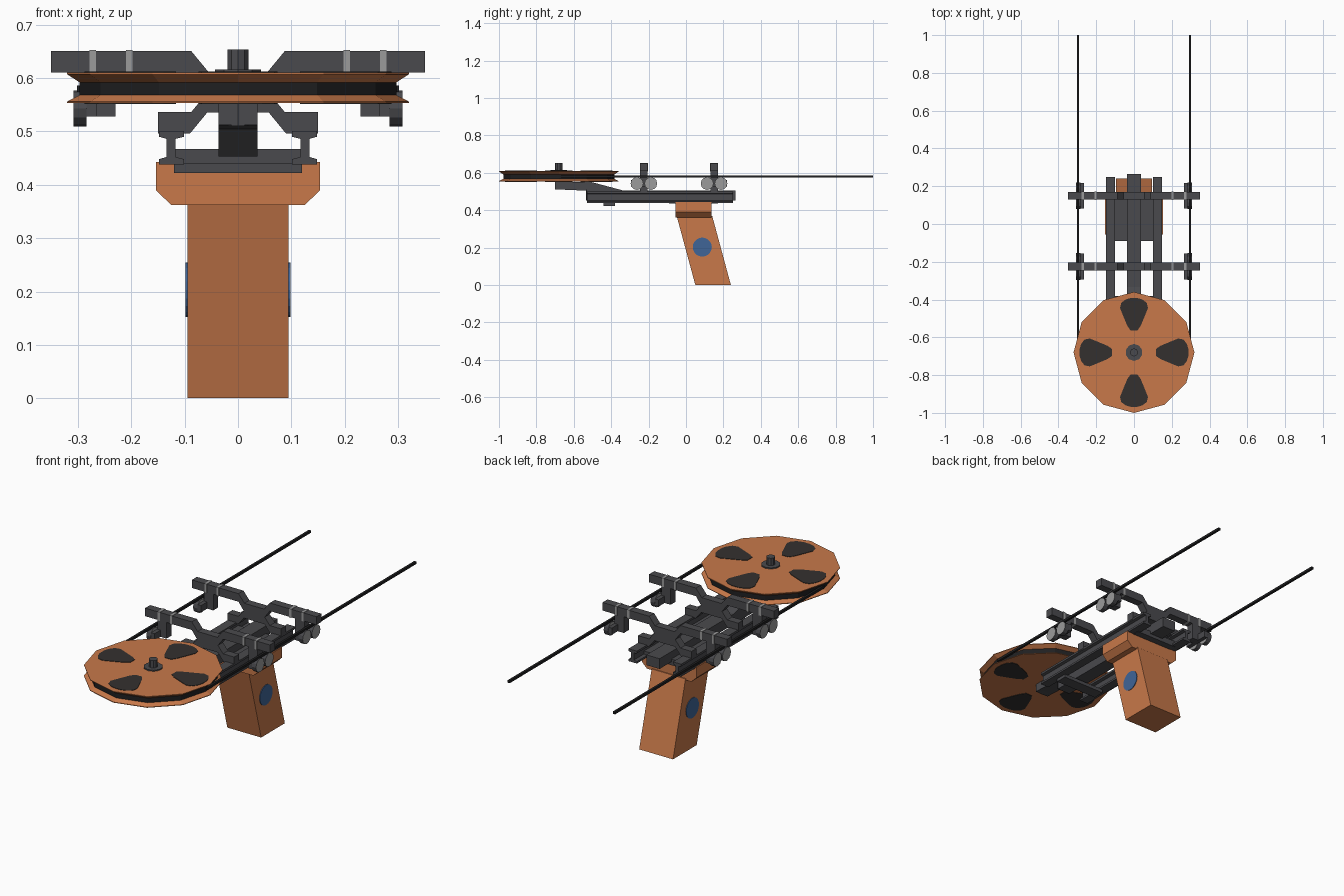
import bpy, bmesh, math
from mathutils import Matrix, Vector

if "Cube" in bpy.data.objects:
    bpy.data.objects.remove(bpy.data.objects["Cube"])


def mat(name, r, g, b):
    m = bpy.data.materials.new(name)
    m.diffuse_color = (r, g, b, 1)
    m.use_nodes = True
    m.node_tree.nodes["Principled BSDF"].inputs["Base Color"].default_value = m.diffuse_color
    return m


ORANGE = mat("orange", 0.58, 0.19, 0.068)
GREY = mat("dark_grey", 0.068, 0.068, 0.075)
BLACK = mat("black", 0.014, 0.014, 0.015)
STEEL = mat("light_grey", 0.33, 0.33, 0.33)
BLUE = mat("blue", 0.05, 0.13, 0.31)
SOOT = mat("soot", 0.034, 0.030, 0.028)


def finish(name, bm, *mats):
    bmesh.ops.recalc_face_normals(bm, faces=bm.faces)
    me = bpy.data.meshes.new(name)
    bm.to_mesh(me)
    bm.free()
    for m in mats:
        me.materials.append(m)
    ob = bpy.data.objects.new(name, me)
    bpy.context.collection.objects.link(ob)
    return ob


def box(name, x, y, z, m):
    bm = bmesh.new()
    centre = Vector([(a + b) / 2 for a, b in (x, y, z)])
    size = [abs(b - a) for a, b in (x, y, z)]
    bmesh.ops.create_cube(bm, size=1, matrix=Matrix.Translation(centre) @ Matrix.Diagonal((*size, 1)))
    return finish(name, bm, m)


def prism(name, pts, axis, lo, hi, m):
    """Extrude a 2D outline along an axis; pts are the other two axes in order."""
    bm = bmesh.new()
    vs = []
    for p in pts:
        c = list(p)
        c.insert("xyz".index(axis), lo)
        vs.append(bm.verts.new(c))
    f = bm.faces.new(vs)
    ext = bmesh.ops.extrude_face_region(bm, geom=[f])["geom"]
    d = Vector([hi - lo if a == axis else 0 for a in "xyz"])
    bmesh.ops.translate(bm, vec=d, verts=[v for v in ext if isinstance(v, bmesh.types.BMVert)])
    return finish(name, bm, m)


def cylinder(name, centre, r, depth, axis, sides, *mats):
    """Second material, if given, goes on the end caps."""
    bm = bmesh.new()
    rot = Matrix.Rotation(math.pi / 2, 4, "Y") if axis == "x" else Matrix()
    bmesh.ops.create_cone(bm, cap_ends=True, segments=sides, radius1=r, radius2=r, depth=depth,
                          matrix=Matrix.Translation(centre) @ rot)
    if len(mats) > 1:
        for f in bm.faces:
            f.material_index = int(len(f.verts) > 4)
    return finish(name, bm, *mats)


def mirrored(pts):
    return pts + [(-x, z) for x, z in reversed(pts)]


# Grip with chamfered head and round side badges
prism("grip", [(0.05, 0), (0.24, 0), (0.14, 0.37), (-0.05, 0.37)], "x", -0.095, 0.095, ORANGE)
prism("grip_head", mirrored([(0.125, 0.362), (0.154, 0.39), (0.154, 0.443)]), "y", -0.055, 0.135, ORANGE)
for s in (-1, 1):
    cylinder("grip_badge", (s * 0.095, 0.087, 0.203), 0.051, 0.006, "x", 20, BLUE)

# Chassis: I-beam rails, central bar, base plate and cross piece
for s in (-1, 1):
    beam = [(0.101, 0.438), (0.148, 0.438), (0.148, 0.448), (0.134, 0.452), (0.134, 0.486),
            (0.148, 0.490), (0.148, 0.501), (0.101, 0.501), (0.101, 0.490), (0.117, 0.486),
            (0.117, 0.452), (0.101, 0.448)]
    prism("rail", [(s * x, z) for x, z in beam], "y", -0.53, 0.25, GREY)
box("central_bar", (-0.037, 0.037), (-0.53, 0.265), (0.453, 0.505), GREY)
box("central_bar_end", (-0.037, 0.037), (-0.534, -0.53), (0.453, 0.51), BLACK)
box("base_plate", (-0.117, 0.117), (-0.09, 0.17), (0.436, 0.467), GREY)
box("front_cross_piece", (-0.12, 0.12), (-0.44, -0.38), (0.422, 0.440), GREY)

# Arm holding the wheel axle
prism("wheel_arm", [(-0.70, 0.512), (-0.70, 0.552), (-0.51, 0.552), (-0.33, 0.504), (-0.52, 0.504)],
      "x", -0.037, 0.037, GREY)

# Grooved twelve-sided wheel, spun from its profile
WY = -0.68
bm = bmesh.new()
rings = []
for r, z in [(0.32, 0.553), (0.32, 0.556), (0.297, 0.568), (0.297, 0.592), (0.32, 0.607), (0.32, 0.610)]:
    rings.append([bm.verts.new((r * math.cos(i * math.pi / 6), WY + r * math.sin(i * math.pi / 6), z))
                  for i in range(12)])
for k in range(5):
    for i in range(12):
        j = (i + 1) % 12
        f = bm.faces.new((rings[k][i], rings[k][j], rings[k + 1][j], rings[k + 1][i]))
        f.material_index = int(k == 2)
bm.faces.new(rings[0])
bm.faces.new(rings[-1])
finish("wheel", bm, ORANGE, BLACK)

# Teardrop windows on both wheel faces
half = [(0.116, 0.018), (0.14, 0.035), (0.20, 0.060), (0.235, 0.074), (0.262, 0.068), (0.28, 0.045), (0.288, 0.018)]
drop = half + [(r, -t) for r, t in reversed(half)]
for k in range(4):
    c, s = math.cos(k * math.pi / 2), math.sin(k * math.pi / 2)
    pts = [(r * c - t * s, WY + r * s + t * c) for r, t in drop]
    prism("wheel_window", pts, "z", 0.551, 0.612, SOOT)

# Axle and washer
cylinder("axle", (0, WY, 0.582), 0.021, 0.143, "z", 10, GREY)
cylinder("axle_washer", (0, WY, 0.612), 0.045, 0.008, "z", 10, GREY)

# Two strings running back from the wheel
for s in (-1, 1):
    box("string", (s * 0.290, s * 0.302), (WY, 1.0), (0.574, 0.586), BLACK)

# Two bracket stations, each with roller carriers on both sides
upper = [(0.058, 0.57), (0.088, 0.61), (0.35, 0.61), (0.35, 0.651), (0.088, 0.651), (0.055, 0.611)]
lower = [(0.058, 0.535), (0.090, 0.496), (0.150, 0.496), (0.150, 0.536), (0.088, 0.536), (0.058, 0.572)]
for y in (-0.225, 0.15):
    prism("upper_bracket", mirrored(upper), "y", y - 0.02, y + 0.02, GREY)
    prism("lower_bracket", mirrored(lower), "y", y - 0.02, y + 0.02, GREY)
    for s in (-1, 1):
        for x in (0.204, 0.272):
            box("bracket_strap", (s * (x - 0.006), s * (x + 0.006)), (y - 0.022, y + 0.022), (0.608, 0.653), STEEL)
        box("roller_hanger", (s * 0.230, s * 0.282), (y - 0.02, y + 0.02), (0.528, 0.612), GREY)
        box("roller_carrier", (s * 0.264, s * 0.284), (y - 0.068, y + 0.068), (0.528, 0.562), GREY)
        for d in (-0.037, 0.037):
            cylinder("roller", (s * 0.296, y + d, 0.543), 0.034, 0.024, "x", 12, GREY, STEEL)
